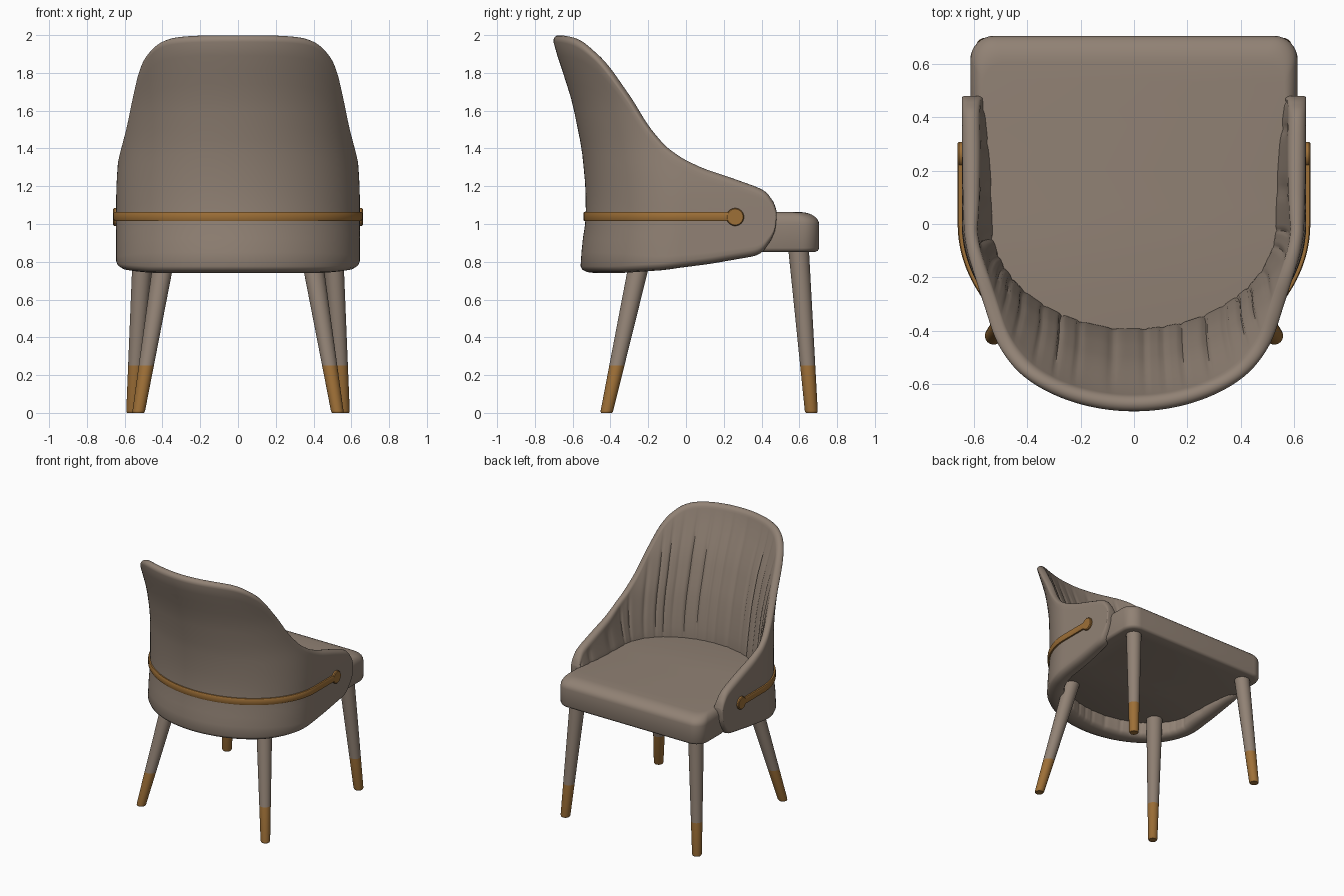
import bpy, bmesh, math

if "Cube" in bpy.data.objects:
    bpy.data.objects.remove(bpy.data.objects["Cube"])


def material(name, rgb):
    m = bpy.data.materials.new(name)
    m.diffuse_color = (*rgb, 1)
    m.use_nodes = True
    m.node_tree.nodes["Principled BSDF"].inputs["Base Color"].default_value = m.diffuse_color
    return m


FABRIC = material("taupe fabric", (0.283, 0.222, 0.176))
BRASS = material("brass", (0.34, 0.16, 0.038))


def loft(name, rings, mat, angle=40):
    """Skin a list of closed rings and cap both ends."""
    bm = bmesh.new()
    loops = [[bm.verts.new(p) for p in r] for r in rings]
    for a, b in zip(loops, loops[1:]):
        for i in range(len(a)):
            j = (i + 1) % len(a)
            bm.faces.new((a[i], a[j], b[j], b[i]))
    bm.faces.new(loops[0])
    bm.faces.new(loops[-1])
    bmesh.ops.recalc_face_normals(bm, faces=bm.faces)
    me = bpy.data.meshes.new(name)
    bm.to_mesh(me)
    bm.free()
    ob = bpy.data.objects.new(name, me)
    bpy.context.collection.objects.link(ob)
    me.materials.append(mat)
    bpy.ops.object.select_all(action='DESELECT')
    ob.select_set(True)
    bpy.context.view_layer.objects.active = ob
    bpy.ops.object.shade_smooth_by_angle(angle=math.radians(angle))
    return ob


def table(pts, x):
    """Piecewise linear lookup, clamped at both ends."""
    if x <= pts[0][0]:
        return pts[0][1]
    for (x0, y0), (x1, y1) in zip(pts, pts[1:]):
        if x <= x1:
            return y0 + (y1 - y0) * (x - x0) / (x1 - x0)
    return pts[-1][1]


def soft(pts, x, w):
    return sum(table(pts, x + w * k / 4) for k in range(-4, 5)) / 9


def rail(x_front, x_side, back, y_front, n_arm, n_back):
    """U-shaped plan curve: right arm, elliptical back, left arm."""
    arm = []
    for i in range(n_arm):
        y = y_front * math.cos(math.pi / 2 * i / n_arm)
        arm.append((x_side + (x_front - x_side) * (y / y_front) ** 2, y))
    mid = [(x_side * math.cos(t), -back * math.sin(t))
           for t in [math.pi * i / n_back for i in range(n_back + 1)]]
    return arm + mid + [(-x, y) for x, y in reversed(arm)]


# Shell: heights by plan position, lean and width by height
END = 0.48
TOP = [(-.53, 2.0), (-.47, 1.994), (-.413, 1.975), (-.37, 1.935), (-.31, 1.86), (-.24, 1.69),
       (-.17, 1.525), (-.09, 1.41), (0, 1.345), (.1, 1.295), (.25, 1.243), (.38, 1.195),
       (.43, 1.17), (.46, 1.135), (.48, 1.07)]
BOTTOM = [(-.53, .741), (-.35, .741), (-.1, .756), (.15, .788), (.40, .832),
          (.44, .857), (.465, .90), (.48, .96)]
LEAN = [(.75, -.03), (.9, -.02), (1.02, 0), (1.2, -.002), (1.4, -.022), (1.65, -.073),
        (1.85, -.137), (1.95, -.172), (2.0, -.176)]
WIDTH = [(1.2, 1), (1.5, .965), (1.7, .97), (1.85, .99), (2.0, 1)]


def shell():
    outer = rail(.645, .645, .53, END, 30, 160)
    inner = rail(.568, .53, .39, END, 30, 160)
    n = len(outer)
    rings = []
    for i, (o, q) in enumerate(zip(outer, inner)):
        w = max(0, min(.03, END - o[1]))
        hi, lo = soft(TOP, o[1], w), soft(BOTTOM, o[1], w)
        rt, rb = min(.035, (hi - lo) * .4), min(.035, (hi - lo) * .4)
        rim = 1 - .55 * max(0, min(1, (hi - 1.07) / .28))  # rim thickness blend
        u = i / (n - 1)
        phase = 26 * math.pi * u + 0.9 * math.sin(17 * u) + 0.6 * math.sin(41 * u)
        crease = (1 - abs(math.sin(phase))) ** 3
        edge = min(i, n - 1 - i)
        squeeze = {0: .75, 1: .86, 2: .95}.get(edge, 1)
        sec = []  # (blend from outer to inner, height)
        for j in range(17):  # outside, going up
            sec.append((0, lo + rb + (hi - rt - lo - rb) * j / 16))
        for j in range(1, 8):  # rounded top rim
            a = math.pi * j / 8
            sec.append((rim * (1 - math.cos(a)) / 2, hi - rt + rt * math.sin(a)))
        for j in range(17):  # pleated inside, going down
            z = hi - rt + (lo + rb - hi + rt) * j / 16
            f = max(0, min(1, (z - 1.06) / max(.02, hi - rt - 1.06)))
            k = 1 + (rim - 1) * f
            if edge > 3:
                k -= .11 * crease * math.sin(math.pi * min(1, f * .9 + .1)) ** .6
            sec.append((k, z))
        for j in range(1, 6):  # rounded bottom rim
            a = math.pi * j / 6
            sec.append(((1 + math.cos(a)) / 2, lo + rb - rb * math.sin(a)))
        ring = []
        for k, z in sec:
            k = .5 + (k - .5) * squeeze
            x = (o[0] + (q[0] - o[0]) * k) * soft(WIDTH, z, .08)
            y = o[1] + (q[1] - o[1]) * k + soft(LEAN, z, .04)
            ring.append((x, y, z))
        rings.append(ring)
    loft("backrest_shell", rings, FABRIC, 60)


shell()


# Seat cushion: U-shaped rear buried in the shell, rounded front corners
def seat():
    outline = rail(.613, .585, .44, .45, 10, 48)
    r, w, f, low = .09, .613, .705, .853
    corner = [(w - r + r * math.cos(a), f - r + r * math.sin(a))
              for a in [math.pi / 2 * i / 8 for i in range(9)]]
    outline = outline + [(-x, y) for x, y in corner] + list(reversed(corner))

    def ring(inset, z, front=1.0):
        pts = []
        for x, y in outline:
            sy = (f - inset * front) / f if y > 0 else (.44 - inset) / .44
            pts.append((x * (w - inset) / w, y * sy, z))
        return pts

    rings = [ring(.02, low), ring(.006, low + .006), ring(0, low + .02)]
    for i in range(8):
        a = math.pi / 2 * i / 7
        rings.append(ring(.05 * (1 - math.cos(a)), .997 + .066 * math.sin(a), 2.0))
    loft("seat_cushion", rings, FABRIC, 50)


seat()


# Brass band around the shell with a round stud at each end
def band():
    rings = []
    for x, y in rail(.645, .645, .53, .26, 10, 80):
        rings.append([(x * s, y * s if y < 0 else y, z)
                      for s, z in ((.985, 1.016), (1.018, 1.016), (1.024, 1.022),
                                   (1.024, 1.058), (1.018, 1.064), (.985, 1.064))])
    loft("brass_band", rings, BRASS)
    for side, label in ((1, "right"), (-1, "left")):
        rings = []
        for x, r in ((.63, .047), (.656, .047), (.661, .042)):
            rings.append([(side * x, .26 + r * math.cos(a), 1.037 + r * math.sin(a))
                          for a in [math.tau * i / 32 for i in range(32)]])
        loft("band_stud_" + label, rings, BRASS)


band()


# Splayed tapered legs with brass tips
def leg(name, foot, top, z_top, r_foot, r_top):
    def ring(z, s=1):
        t = z / z_top
        r = (r_foot + (r_top - r_foot) * t) * s
        cx, cy = (foot[k] + (top[k] - foot[k]) * t for k in (0, 1))
        return [(cx + r * math.cos(a), cy + r * math.sin(a), z)
                for a in [math.tau * i / 32 for i in range(32)]]

    loft(name + "_tip", [ring(0, .85), ring(.004, .95), ring(.012), ring(.25)], BRASS)
    loft(name, [ring(.25), ring(z_top)], FABRIC)


for side, label in ((1, "right"), (-1, "left")):
    leg("front_leg_" + label, (side * .558, .664), (side * .501, .595), .88, .034, .055)
    leg("rear_leg_" + label, (side * .527, -.421), (side * .381, -.228), .88, .033, .058)
